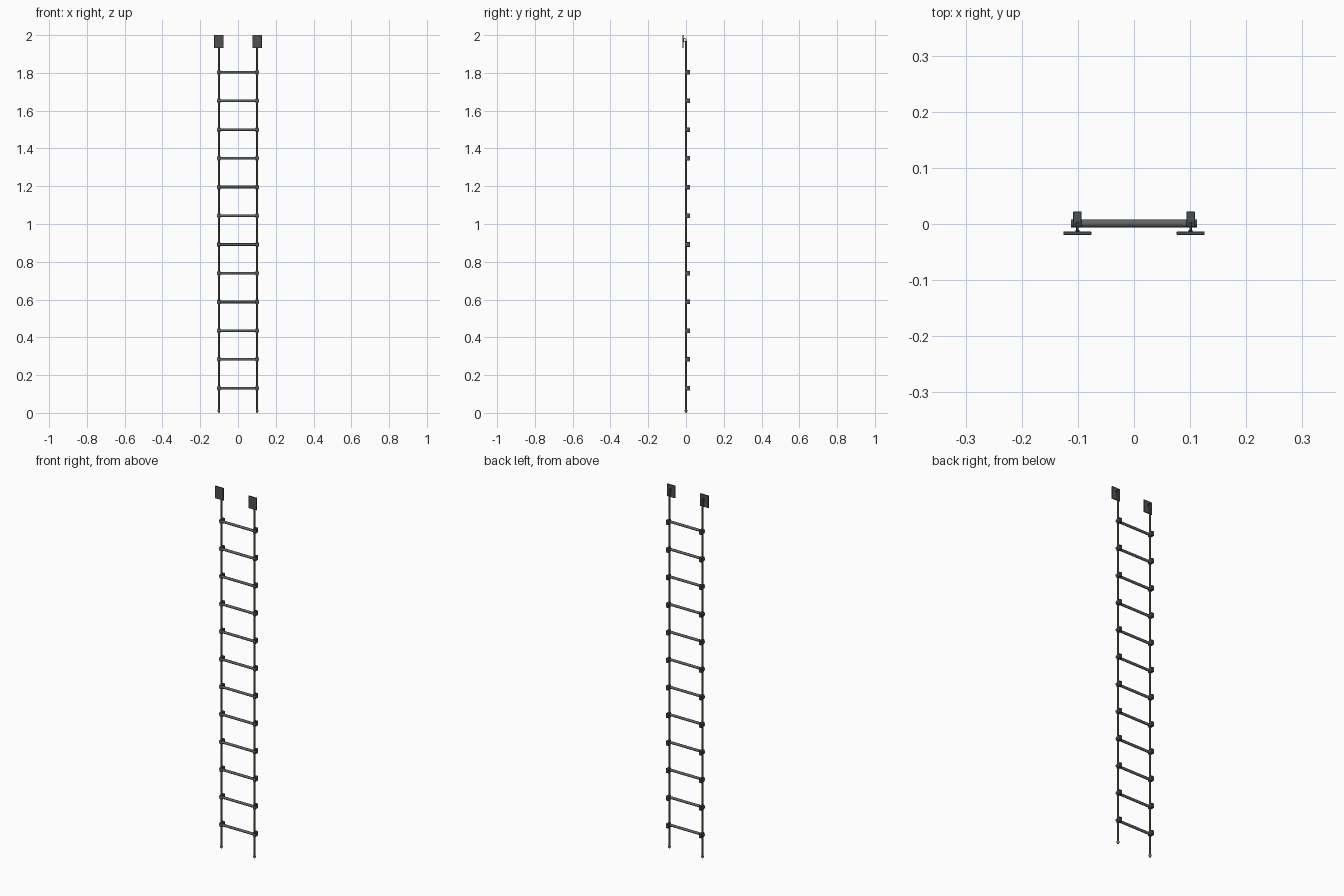
import bpy, math
from mathutils import Vector

if "Cube" in bpy.data.objects:
    bpy.data.objects.remove(bpy.data.objects["Cube"])


def material(name, rgb):
    m = bpy.data.materials.new(name)
    m.diffuse_color = (*rgb, 1)
    m.use_nodes = True
    m.node_tree.nodes["Principled BSDF"].inputs["Base Color"].default_value = m.diffuse_color
    return m


ROPE = material("rope_brown", (0.2, 0.15, 0.085))
METAL = material("dark_metal", (0.075, 0.08, 0.085))
RUNG = material("rung_grey", (0.12, 0.13, 0.13))


def box(name, centre, size, bevel=0.0006):
    bpy.ops.mesh.primitive_cube_add(size=1, location=centre)
    o = bpy.context.object
    o.name = name
    o.scale = size
    bpy.ops.object.transform_apply(location=False, rotation=False, scale=True)
    o.data.materials.append(METAL)
    b = o.modifiers.new("edge", 'BEVEL')
    b.width = bevel
    b.segments = 1
    return o


def rod(name, a, b, radius, mat, sides=12):
    a, b = Vector(a), Vector(b)
    d = b - a
    bpy.ops.mesh.primitive_cylinder_add(vertices=sides, radius=radius, depth=d.length,
                                        location=(a + b) / 2)
    o = bpy.context.object
    o.name = name
    o.rotation_euler = d.to_track_quat('Z', 'Y').to_euler()
    o.data.materials.append(mat)
    bpy.ops.object.shade_smooth_by_angle(angle=math.radians(40))
    return o


for side, x in (("left", -0.101), ("right", 0.101)):
    # side rope, up to the hook ring
    rod(f"{side}_rope", (x, 0, 0.004), (x, 0, 1.968), 0.0045, ROPE)
    # knot at the foot of the rope
    bpy.ops.mesh.primitive_uv_sphere_add(segments=12, ring_count=8, radius=1,
                                         location=(x, 0, 0.011))
    knot = bpy.context.object
    knot.name = f"{side}_end_knot"
    knot.scale = (0.007, 0.007, 0.011)
    knot.data.materials.append(ROPE)
    bpy.ops.object.shade_smooth()
    # mounting plate with a ring that holds the rope
    box(f"{side}_mount_plate", (x, -0.0165, 1.966), (0.05, 0.0055, 0.068))
    bpy.ops.mesh.primitive_torus_add(major_radius=0.0075, minor_radius=0.002,
                                     major_segments=24, minor_segments=8,
                                     location=(x, -0.006, 1.974),
                                     rotation=(0, math.pi / 2, 0))
    ring = bpy.context.object
    ring.name = f"{side}_hook_ring"
    ring.data.materials.append(METAL)
    bpy.ops.object.shade_smooth()
    rod(f"{side}_ring_base", (x, -0.0155, 1.974), (x, -0.011, 1.974), 0.0035, METAL)

# rungs with a clamp block behind each rope
for i in range(12):
    z = 0.131 + i * 0.1521
    rod(f"rung_{i + 1}", (-0.112, 0.001, z), (0.112, 0.001, z), 0.007, RUNG, 12)
    for side, x in (("left", -0.101), ("right", 0.101)):
        box(f"{side}_clamp_{i + 1}", (x, 0.0085, z), (0.015, 0.027, 0.024))
